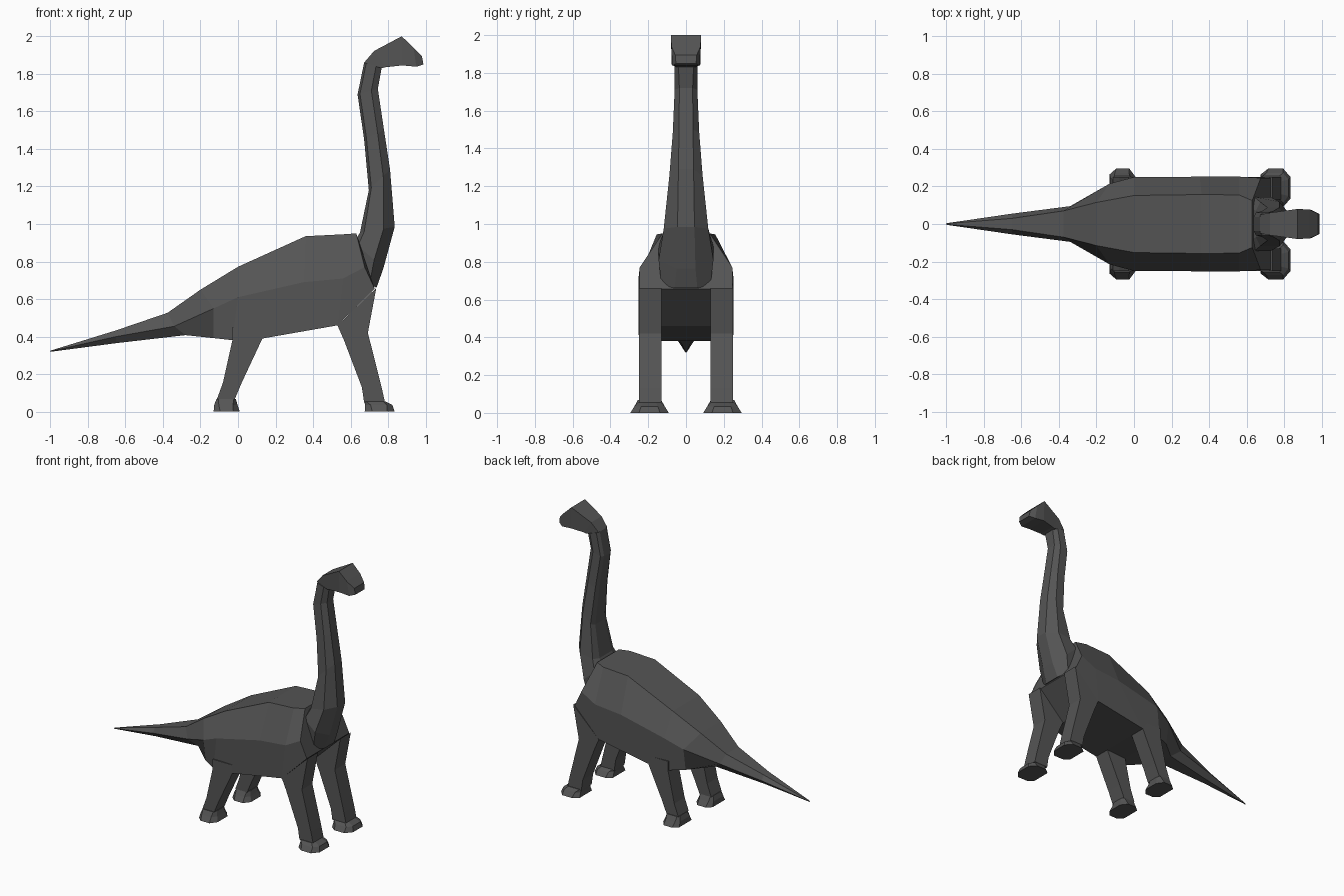
import bpy, bmesh

if "Cube" in bpy.data.objects:
    bpy.data.objects.remove(bpy.data.objects["Cube"])

grey = bpy.data.materials.new("dark grey hide")
grey.diffuse_color = (0.09, 0.09, 0.09, 1)
grey.use_nodes = True
grey.node_tree.nodes["Principled BSDF"].inputs["Base Color"].default_value = grey.diffuse_color


def loft(name, rings):
    """Skin a list of equal-length point rings into a closed flat-shaded mesh."""
    bm = bmesh.new()
    vr = [[bm.verts.new(p) for p in r] for r in rings]
    n = len(rings[0])
    for a, b in zip(vr, vr[1:]):
        for i in range(n):
            j = (i + 1) % n
            bm.faces.new((a[i], a[j], b[j], b[i]))
    bm.faces.new(vr[0])
    bm.faces.new(vr[-1])
    bmesh.ops.recalc_face_normals(bm, faces=bm.faces)
    me = bpy.data.meshes.new(name)
    bm.to_mesh(me)
    bm.free()
    me.materials.append(grey)
    ob = bpy.data.objects.new(name, me)
    bpy.context.collection.objects.link(ob)
    return ob


def ring(points):
    """Mirror (x, half width, z) points into a closed ring across y = 0."""
    return ([(x, w, z) for x, w, z in points]
            + [(x, -w, z) for x, w, z in reversed(points)])


# Body and tail: back edge, flank edge and belly edge at each station
body = [
    [(-1.0, .002, .325), (-1.0, .004, .322), (-1.0, .002, .319)],
    [(-.65, .03, .433), (-.65, .055, .40), (-.65, .022, .365)],
    [(-.375, .07, .527), (-.34, .095, .455), (-.28, .06, .408)],
    [(-.2, .115, .65), (-.13, .215, .55), (-.13, .19, .392)],
    [(0, .152, .772), (0, .25, .61), (-.03, .24, .381)],
    [(.36, .157, .935), (.35, .252, .69), (.13, .25, .39)],
    [(.56, .155, .945), (.56, .252, .71), (.53, .25, .46)],
    [(.63, .125, .95), (.675, .245, .77), (.728, .245, .655)],
]
loft("body_and_tail", [ring(s) for s in body])

# Neck: back x/z, front x/z, half width, front face half width
neck = [
    (.62, .72, .738, .66, .13, .06),
    (.62, .90, .775, .765, .145, .05),
    (.65, .955, .835, .985, .118, .045),
    (.697, 1.18, .81, 1.29, .088, .04),
    (.672, 1.45, .778, 1.50, .07, .037),
    (.637, 1.69, .745, 1.72, .06, .035),
    (.672, 1.86, .765, 1.83, .06, .04),
]


def neck_ring(bx, bz, fx, fz, w, fw):
    def at(t):
        return bx + (fx - bx) * t, bz + (fz - bz) * t
    stops = [(0, w * .6), (.12, w), (.68, w), (1, fw)]
    return ring([(at(t)[0], hw, at(t)[1]) for t, hw in stops])


loft("neck", [neck_ring(*s) for s in neck])

# Head: top and jaw edges from nape to snout
head = [
    [(.672, .05, 1.86), (.765, .06, 1.83)],
    [(.725, .06, 1.922), (.785, .062, 1.835)],
    [(.872, .08, 2.0), (.875, .076, 1.845)],
    [(.935, .077, 1.94), (.95, .073, 1.838)],
    [(.98, .057, 1.895), (.988, .053, 1.85)],
]
loft("head", [ring(s) for s in head])

# Legs: back and front edge (x, z) at each height, squared in cross-section
legs = {
    "front_leg": [((.53, .46), (.737, .66)), ((.565, .38), (.692, .42)),
                  ((.66, .13), (.765, .13)), ((.672, .05), (.782, .055))],
    "hind_leg": [((-.03, .45), (.13, .45)), ((-.03, .38), (.13, .39)),
                 ((-.08, .155), (.02, .155)), ((-.113, .065), (-.018, .065))],
}
feet = {"front_foot": (.675, .835, .672, .785, .055),
        "hind_foot": (-.13, .01, -.115, -.012, .068)}


def foot_ring(x0, x1, hw, z, cy, cut):
    c = (x1 - x0) * cut
    return [(x0, cy - hw * .7, z), (x0 + c, cy - hw, z), (x1 - c, cy - hw, z),
            (x1, cy - hw * .55, z), (x1, cy + hw * .55, z),
            (x1 - c, cy + hw, z), (x0 + c, cy + hw, z), (x0, cy + hw * .7, z)]


for side, s in (("right", -1), ("left", 1)):
    for name, edges in legs.items():
        loft(f"{name}_{side}",
             [[(b[0], s * .13, b[1]), (f[0], s * .13, f[1]),
               (f[0], s * .25, f[1]), (b[0], s * .25, b[1])] for b, f in edges])
    for name, (x0, x1, t0, t1, top) in feet.items():
        cy = s * .193
        loft(f"{name}_{side}", [
            foot_ring(x0, x1, .102, 0, cy, .25),
            foot_ring(x0 + .003, x1 - .012, .08, .035, cy, .2),
            foot_ring(t0, t1, .062, top, cy, .1)])
